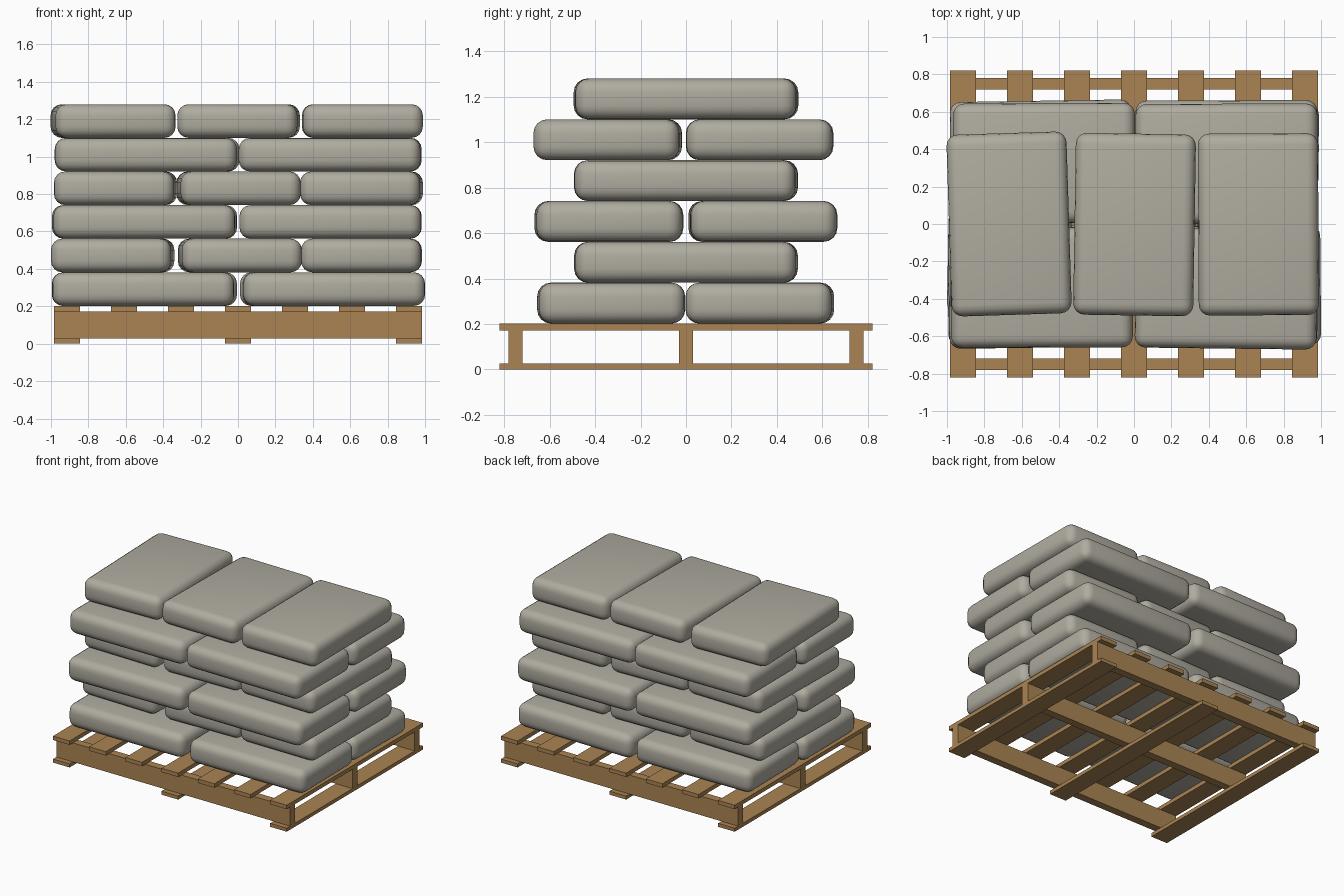
import bpy
import math

if "Cube" in bpy.data.objects:
    bpy.data.objects.remove(bpy.data.objects["Cube"])


def material(name, rgb):
    m = bpy.data.materials.new(name)
    m.diffuse_color = (*rgb, 1)
    m.use_nodes = True
    m.node_tree.nodes["Principled BSDF"].inputs["Base Color"].default_value = m.diffuse_color
    return m


WOOD = material("pallet wood", (0.40, 0.23, 0.085))
PAPER = material("grey sack", (0.43, 0.41, 0.35))


def box(name, size, loc, mat, turn=0.0):
    bpy.ops.mesh.primitive_cube_add(size=1, location=loc)
    o = bpy.context.object
    o.name = name
    o.scale = size
    bpy.ops.object.transform_apply(location=False, rotation=False, scale=True)
    o.rotation_euler.z = math.radians(turn)
    o.data.materials.append(mat)
    return o


def sack(name, size, loc, turn):
    o = box(name, size, loc, PAPER, turn)
    b = o.modifiers.new("rounding", 'BEVEL')
    b.width = 0.06
    b.segments = 4
    b.limit_method = 'NONE'
    bpy.ops.object.modifier_apply(modifier=b.name)
    bpy.ops.object.shade_smooth_by_angle(angle=math.radians(40))


# Pallet: seven deck boards, three stringers, three bottom boards
for i in range(7):
    box("deck_board", (0.14, 1.64, 0.03), (-0.915 + 0.305 * i, 0, 0.187), WOOD)
for y in (-0.75, 0, 0.75):
    box("stringer", (1.97, 0.06, 0.145), (0, y, 0.0995), WOOD)
for x in (-0.915, 0, 0.915):
    box("bottom_board", (0.14, 1.64, 0.027), (x, 0, 0.0135), WOOD)

# Sack layers, each sack as (x, y, turn in degrees)
LAYERS = [
    [(-0.508, -0.327, 0.3), (0.512, -0.33, 0.5), (-0.495, 0.325, 0.8), (0.5, 0.325, -0.7)],
    [(-0.67, 0, -1.2), (0.01, 0, 1.4), (0.66, 0, -0.3)],
    [(-0.505, -0.34, 0.8), (0.495, -0.335, -0.3), (-0.495, 0.338, 0.9), (0.495, 0.34, 0.2)],
    [(-0.655, 0, -1.1), (0.003, 0, 1.5), (0.66, 0, -1.0)],
    [(-0.493, -0.34, 0.2), (0.493, -0.345, -0.7), (-0.48, 0.325, 0.3), (0.495, 0.322, 0.2)],
    [(-0.668, 0, 1.8), (0.003, -0.003, -0.9), (0.665, -0.002, 0.3)],
]
LONG, SHORT, PITCH = 0.972, 0.642, 0.1797
for n, layer in enumerate(LAYERS):
    size = (LONG, SHORT, PITCH) if n % 2 == 0 else (SHORT, LONG, PITCH)
    for x, y, turn in layer:
        sack("sack", size, (x, y, 0.202 + PITCH * (n + 0.5)), turn)
